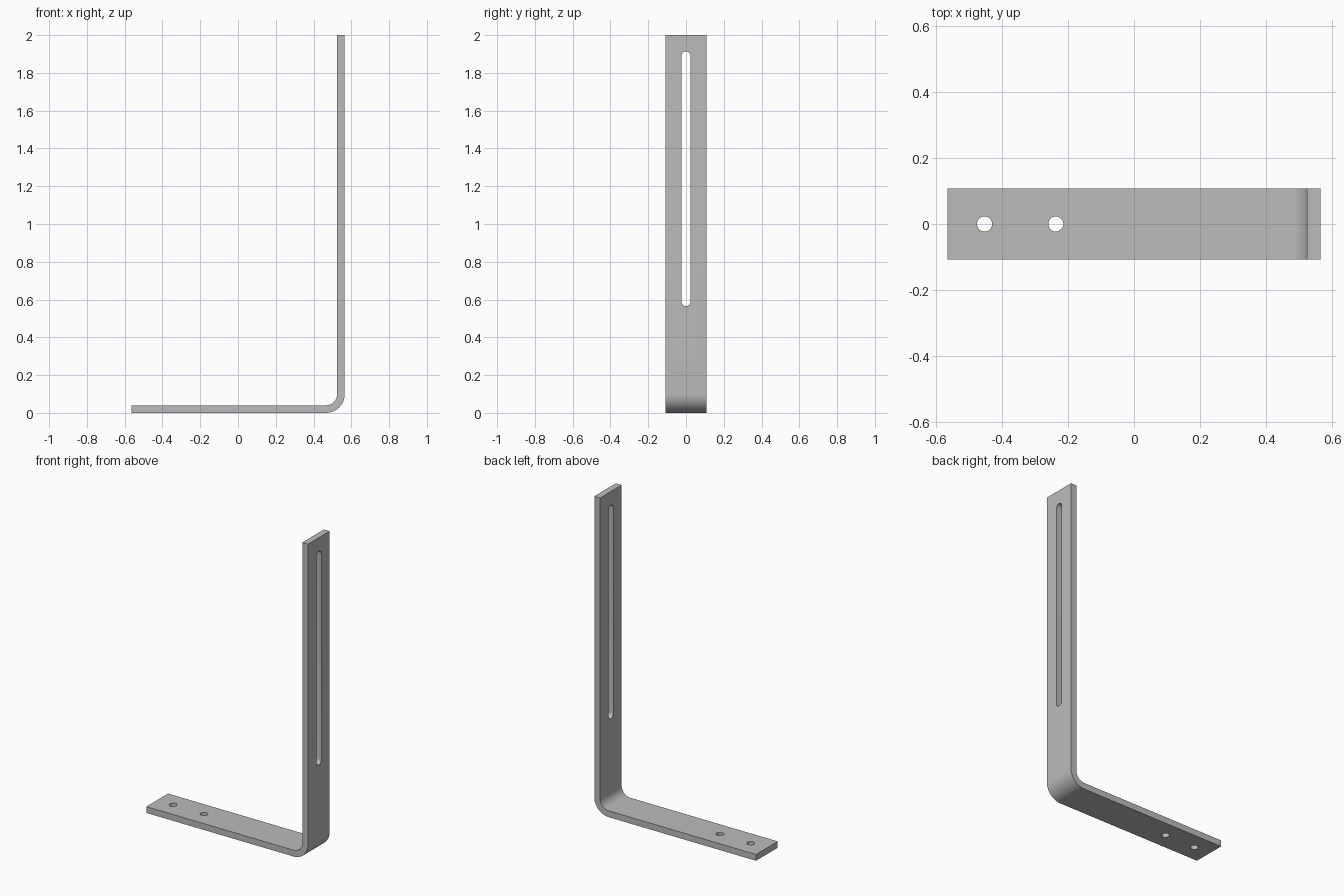
import bpy, bmesh, math

cube = bpy.data.objects.get("Cube")
if cube:
    bpy.data.objects.remove(cube, do_unlink=True)

HALF_X, HALF_Y, HEIGHT, THICK = 0.565, 0.108, 2.0, 0.04
BEND_OUT = 0.1
BEND_IN = BEND_OUT - THICK

steel = bpy.data.materials.new("grey_steel")
steel.use_nodes = True
grey = (0.5, 0.5, 0.5, 1)
steel.diffuse_color = grey
steel.node_tree.nodes["Principled BSDF"].inputs["Base Color"].default_value = grey


def prism(name, outline, direction):
    """Extrude a closed outline of 3D points along a direction."""
    bm = bmesh.new()
    face = bm.faces.new([bm.verts.new(p) for p in outline])
    ext = bmesh.ops.extrude_face_region(bm, geom=[face])
    moved = [v for v in ext["geom"] if isinstance(v, bmesh.types.BMVert)]
    bmesh.ops.translate(bm, verts=moved, vec=direction)
    bmesh.ops.recalc_face_normals(bm, faces=bm.faces)
    mesh = bpy.data.meshes.new(name)
    bm.to_mesh(mesh)
    bm.free()
    mesh.materials.append(steel)
    obj = bpy.data.objects.new(name, mesh)
    bpy.context.collection.objects.link(obj)
    return obj


def arc(cx, cy, radius, start, end, steps=16):
    angles = [math.radians(start + (end - start) * i / steps) for i in range(steps + 1)]
    return [(cx + radius * math.cos(a), cy + radius * math.sin(a)) for a in angles]


# Bent flat bar: side profile extruded across its width
cx, cz = HALF_X - BEND_OUT, BEND_OUT
profile = [(-HALF_X, 0)] + arc(cx, cz, BEND_OUT, -90, 0)
profile += [(HALF_X, HEIGHT), (HALF_X - THICK, HEIGHT)]
profile += arc(cx, cz, BEND_IN, 0, -90) + [(-HALF_X, THICK)]
bracket = prism("angle_bracket", [(x, -HALF_Y, z) for x, z in profile], (0, 2 * HALF_Y, 0))

# Two screw holes in the foot
cutters = []
for x in (-0.453, -0.237):
    ring = arc(x, 0, 0.023, 0, 360, 32)[:-1]
    cutters.append(prism("hole_cutter", [(px, py, -0.1) for px, py in ring], (0, 0, 0.3)))

# Long adjusting slot in the upright
SLOT_R, SLOT_LOW, SLOT_HIGH = 0.024, 0.565, 1.913
slot = arc(0, SLOT_HIGH - SLOT_R, SLOT_R, 0, 180) + arc(0, SLOT_LOW + SLOT_R, SLOT_R, 180, 360)
cutters.append(prism("slot_cutter", [(0.4, y, z) for y, z in slot], (0.3, 0, 0)))

for cutter in cutters:
    cutter.hide_render = True
    cut = bracket.modifiers.new("cut", "BOOLEAN")
    cut.operation = "DIFFERENCE"
    cut.solver = "EXACT"
    cut.object = cutter

# Bake the cuts, then drop the cutters
bpy.context.view_layer.update()
graph = bpy.context.evaluated_depsgraph_get()
result = bpy.data.meshes.new_from_object(bracket.evaluated_get(graph))
bracket.modifiers.clear()
bracket.data = result
for cutter in cutters:
    bpy.data.objects.remove(cutter, do_unlink=True)

# Smooth bend and hole walls, sharp plate edges
bpy.ops.object.select_all(action="DESELECT")
bracket.select_set(True)
bpy.context.view_layer.objects.active = bracket
bpy.ops.object.shade_smooth_by_angle(angle=math.radians(30))
